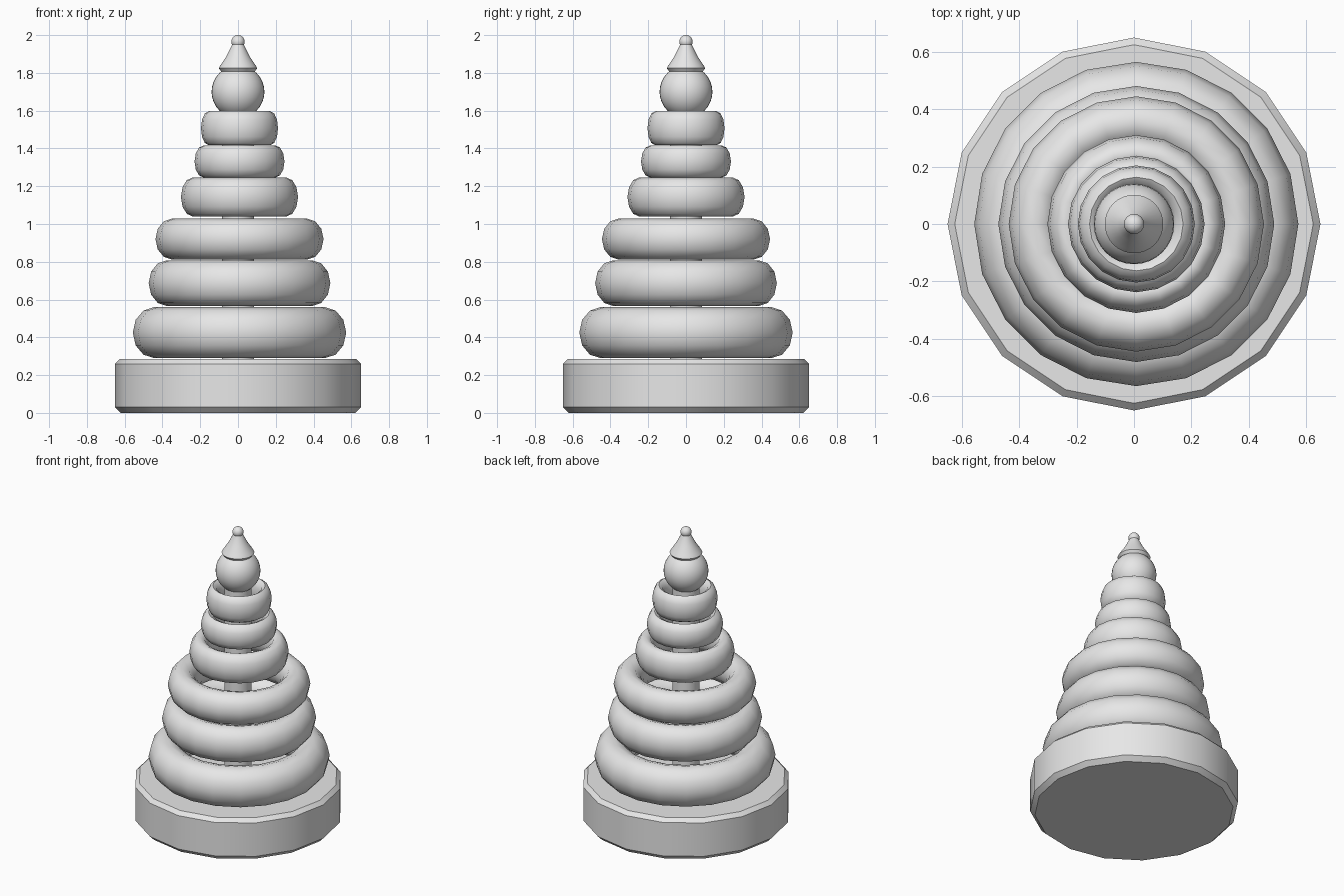
import bpy
import bmesh
from math import cos, sin, tau, radians

cube = bpy.data.objects.get("Cube")
if cube:
    bpy.data.objects.remove(cube, do_unlink=True)

# Single plain finish
GREY = (0.8, 0.8, 0.8, 1.0)
grey = bpy.data.materials.new("plain grey")
grey.use_nodes = True
grey.diffuse_color = GREY
grey.node_tree.nodes["Principled BSDF"].inputs["Base Color"].default_value = GREY


def finish(obj, name, angle=35):
    obj.name = name
    obj.data.name = name
    obj.data.materials.clear()
    obj.data.materials.append(grey)
    bpy.ops.object.select_all(action='DESELECT')
    obj.select_set(True)
    bpy.context.view_layer.objects.active = obj
    bpy.ops.object.shade_smooth_by_angle(angle=radians(angle))
    return obj


def turned(name, profile, sides):
    """Closed solid turned round z from (radius, height) points, bottom to top."""
    bm = bmesh.new()
    loops = [[bm.verts.new((r * cos(tau * i / sides), r * sin(tau * i / sides), z))
              for i in range(sides)] for r, z in profile]
    for low, high in zip(loops, loops[1:]):
        for i in range(sides):
            j = (i + 1) % sides
            bm.faces.new((low[i], low[j], high[j], high[i]))
    bm.faces.new(loops[0][::-1])
    bm.faces.new(loops[-1])
    mesh = bpy.data.meshes.new(name)
    bm.to_mesh(mesh)
    bm.free()
    obj = bpy.data.objects.new(name, mesh)
    bpy.context.collection.objects.link(obj)
    return finish(obj, name)


def ball(name, radius, z):
    bpy.ops.mesh.primitive_uv_sphere_add(segments=32, ring_count=16,
                                         radius=radius, location=(0, 0, z))
    return finish(bpy.context.object, name)


def ring(name, radius, z, half_height):
    """Torus with a tube one fifth of its outer radius wide, stretched in height."""
    tube = radius / 5
    bpy.ops.mesh.primitive_torus_add(major_segments=20, minor_segments=12,
                                     major_radius=radius - tube, minor_radius=tube,
                                     location=(0.008, 0, z))
    obj = bpy.context.object
    obj.scale.z = half_height / tube
    bpy.ops.object.transform_apply(location=False, rotation=False, scale=True)
    return finish(obj, name, 50)


# Chamfered base and centre pole
turned("base", [(0.62, 0), (0.65, 0.03), (0.65, 0.26), (0.625, 0.285)], 16)
turned("pole", [(0.085, 0.25), (0.085, 1.65)], 16)

# Stacked rings: outer radius, centre height, half height
RINGS = [(0.565, 0.425, 0.135), (0.481, 0.687, 0.121), (0.445, 0.92, 0.109),
         (0.31, 1.143, 0.103), (0.238, 1.331, 0.085), (0.204, 1.507, 0.09)]
for number, size in enumerate(RINGS, 1):
    ring(f"ring_{number}", *size)

# Head, pointed hat and bobble
ball("head", 0.14, 1.70)
turned("hat", [(0.08, 1.795), (0.102, 1.825), (0.09, 1.845), (0.06, 1.89),
               (0.035, 1.94), (0.025, 1.965)], 32)
ball("bobble", 0.035, 1.965)
